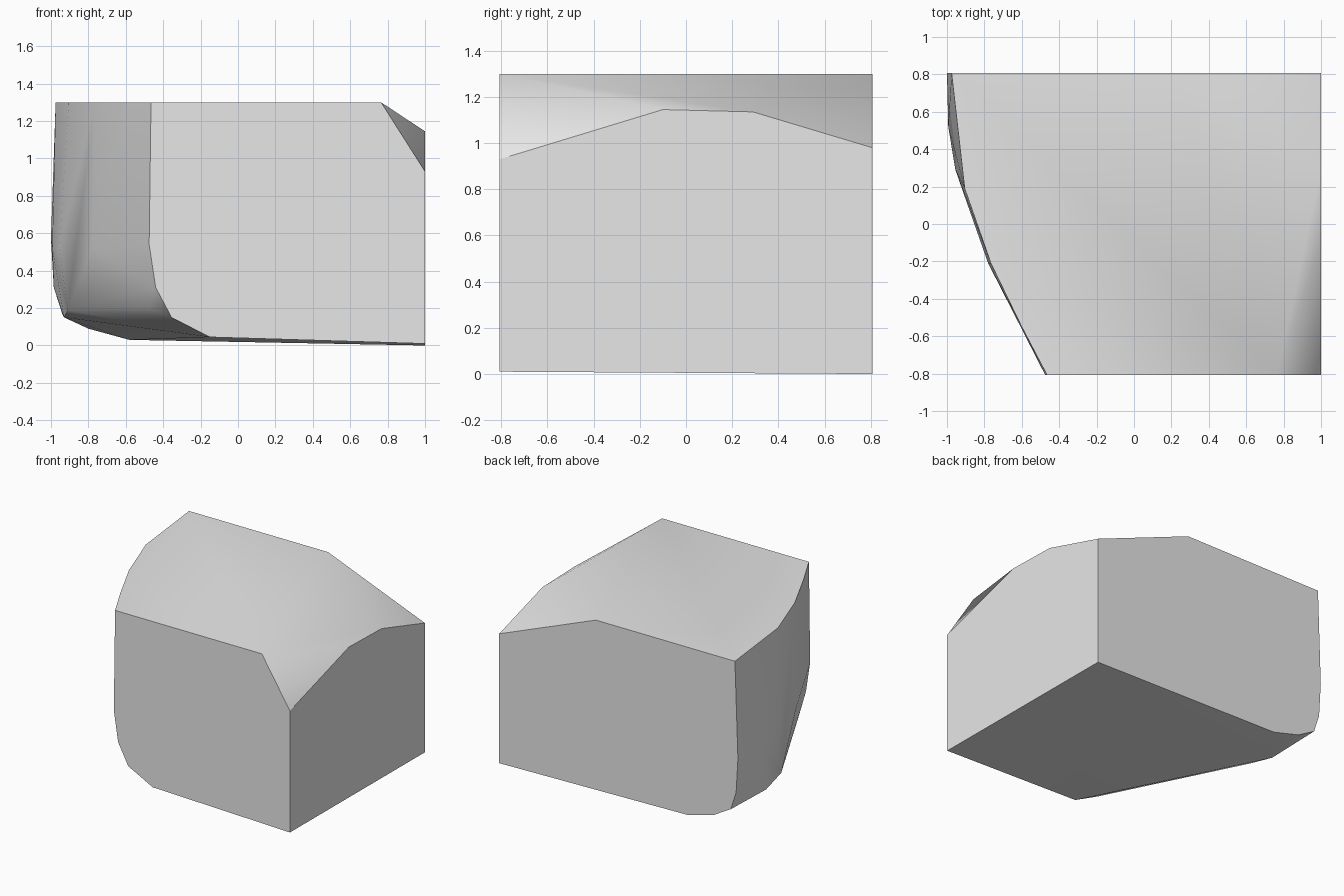
import bpy, bmesh, math

cube = bpy.data.objects.get("Cube")
if cube:
    bpy.data.objects.remove(cube, do_unlink=True)

D = 0.807   # half depth
TOP = 1.3   # flat top height


def on_plane(axis, value, pairs):
    """Place 2D outline points on the plane where axis equals value."""
    points = []
    for p in pairs:
        q = list(p)
        q.insert(axis, value)
        points.append(tuple(q))
    return points


# Flat cut outlines, as (x, z) on the front and back
back = on_plane(1, D, [(1, 0), (1, .98), (.19, TOP), (-.975, TOP), (-1, .57),
                       (-.985, .31), (-.94, .17), (-.8, .09), (-.58, .03)])
front = on_plane(1, -D, [(1, .01), (1, .93), (.765, TOP), (-.465, TOP), (-.475, .54),
                         (-.44, .31), (-.355, .15), (-.15, .045)])
# Chipped upper edge of the flat side, as (y, z)
chipped_edge = on_plane(0, 1, [(.29, 1.135), (-.1, 1.145), (-.6, .99)])
# Curved side: rim of the top, middle bulge and worn lower edge
rim = on_plane(2, TOP, [(-.905, .19), (-.765, -.21), (-.6, -.55)])
bulge = on_plane(2, .52, [(-.993, .52), (-.955, .29), (-.78, -.21), (-.605, -.55)])
worn_edge = [(-.93, .37, .15), (-.91, .16, .19), (-.48, -.67, .2)]

# Solid chunk wrapped around all the outlines
bm = bmesh.new()
for co in back + front + chipped_edge + rim + bulge + worn_edge:
    bm.verts.new(co)
hull = bmesh.ops.convex_hull(bm, input=bm.verts[:])
loose = {v for v in hull["geom_interior"] + hull["geom_unused"]
         if isinstance(v, bmesh.types.BMVert)}
bmesh.ops.delete(bm, geom=list(loose), context="VERTS")
bmesh.ops.dissolve_limit(bm, angle_limit=math.radians(1), verts=bm.verts[:], edges=bm.edges[:])
bmesh.ops.recalc_face_normals(bm, faces=bm.faces[:])
mesh = bpy.data.meshes.new("rock_chunk")
bm.to_mesh(mesh)
bm.free()
rock = bpy.data.objects.new("rock_chunk", mesh)
bpy.context.collection.objects.link(rock)

# Plain pale grey stone
stone = bpy.data.materials.new("pale_grey_stone")
stone.use_nodes = True
grey = (.8, .8, .8, 1)
stone.diffuse_color = grey
stone.node_tree.nodes["Principled BSDF"].inputs["Base Color"].default_value = grey
mesh.materials.append(stone)

# Soft shading across shallow facets, crisp cut edges
bpy.ops.object.select_all(action="DESELECT")
rock.select_set(True)
bpy.context.view_layer.objects.active = rock
bpy.ops.object.shade_smooth_by_angle(angle=math.radians(30))
